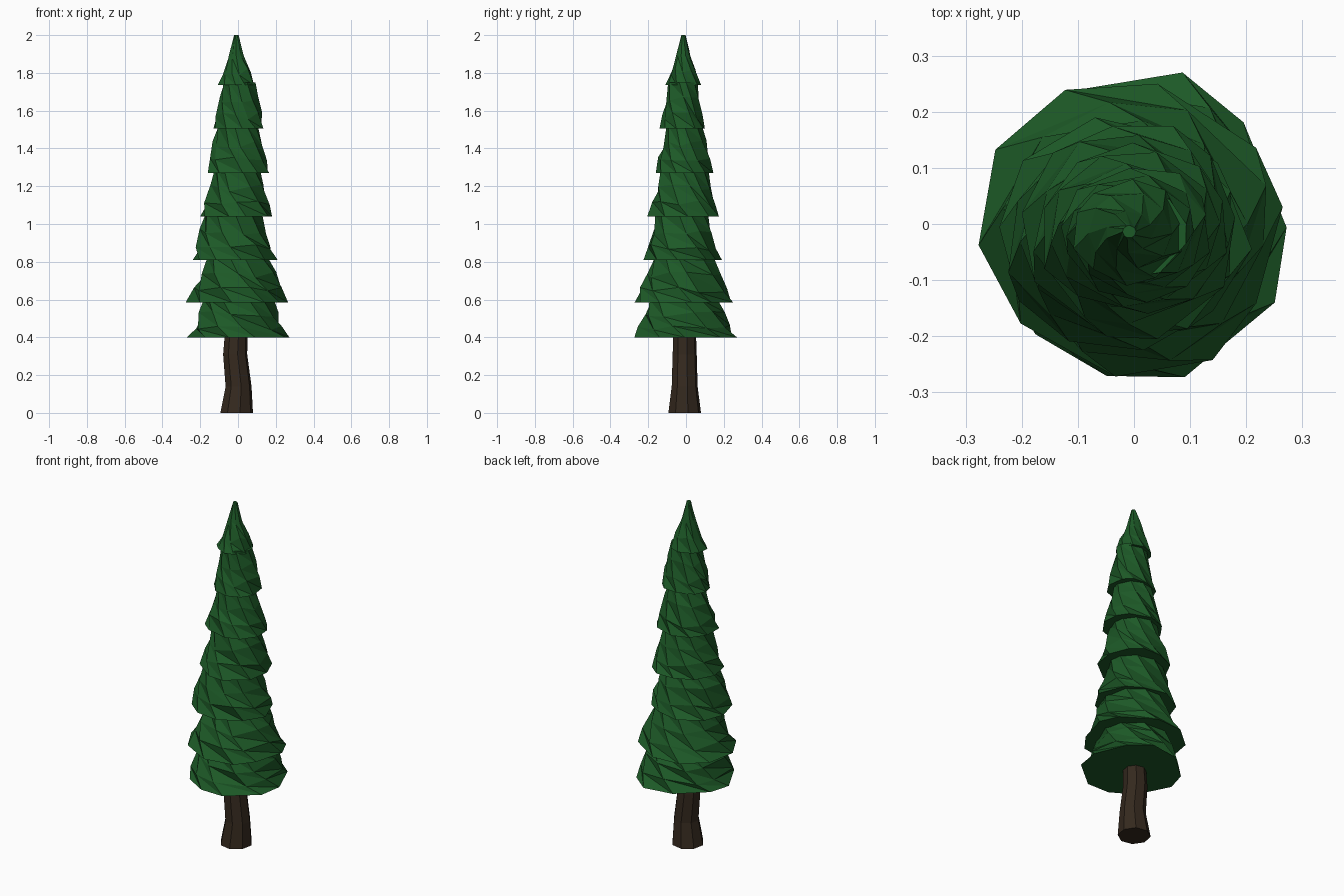
import bpy, bmesh, math, random

if "Cube" in bpy.data.objects:
    bpy.data.objects.remove(bpy.data.objects["Cube"])

random.seed(7)


def material(name, rgb):
    m = bpy.data.materials.new(name)
    m.diffuse_color = (*rgb, 1)
    m.use_nodes = True
    m.node_tree.nodes["Principled BSDF"].inputs["Base Color"].default_value = m.diffuse_color
    return m


GREEN = material("needles", (0.012, 0.10, 0.02))
BROWN = material("bark", (0.035, 0.022, 0.013))


def loft(name, rings, mat):
    """Skin a stack of equal-length point rings with triangles, capped at both ends."""
    bm = bmesh.new()
    vs = [[bm.verts.new(p) for p in ring] for ring in rings]
    n = len(vs[0])
    for lo, hi in zip(vs, vs[1:]):
        for i in range(n):
            j = (i + 1) % n
            bm.faces.new((lo[i], lo[j], hi[i]))
            bm.faces.new((lo[j], hi[j], hi[i]))
    bm.faces.new(vs[0][::-1])
    bm.faces.new(vs[-1])
    bmesh.ops.recalc_face_normals(bm, faces=bm.faces)
    me = bpy.data.meshes.new(name)
    bm.to_mesh(me)
    bm.free()
    me.materials.append(mat)
    ob = bpy.data.objects.new(name, me)
    bpy.context.collection.objects.link(ob)
    return ob


def foliage_tier(name, z0, z1, box, top, n=10):
    """Ragged twisted skirt; its flat rim fills box = (x0, x1, y0, y1)."""
    phase = random.uniform(0, math.tau)
    jit = [random.uniform(-0.25, 0.25) for _ in range(n)]
    rings = []
    for k, (f, blend) in enumerate([(0, 0), (0.27, 0.3), (0.62, 0.68), (1, 1)]):
        r = 1 + (top - 1) * blend
        last = k == 3
        ring = []
        for i in range(n):
            a = phase + math.tau * (i + jit[i]) / n - 0.27 * k
            rr = r * (1 if last else random.uniform(0.95, 1.05))
            dz = random.uniform(-0.08, 0.08) if k in (1, 2) else 0
            ring.append((rr * math.cos(a), rr * math.sin(a), z0 + (z1 - z0) * (f + dz)))
        rings.append(ring)
    # Stretch so the rim matches the wanted extents
    xs, ys = [p[0] for p in rings[0]], [p[1] for p in rings[0]]
    x0, x1, y0, y1 = box

    def fit(v, lo, hi, a, b):
        return a + (v - lo) / (hi - lo) * (b - a)

    rings = [[(fit(x, min(xs), max(xs), x0, x1), fit(y, min(ys), max(ys), y0, y1), z)
              for x, y, z in ring] for ring in rings]
    return loft(name, rings, GREEN)


# Foliage: rim height, top height, rim extents, top radius ratio
TIERS = [
    (0.40, 0.60, (-0.27, 0.272, -0.273, 0.27), 0.70),
    (0.585, 0.825, (-0.277, 0.265, -0.272, 0.25), 0.60),
    (0.81, 1.055, (-0.24, 0.21, -0.225, 0.19), 0.67),
    (1.04, 1.285, (-0.20, 0.18, -0.205, 0.175), 0.66),
    (1.27, 1.52, (-0.16, 0.165, -0.16, 0.145), 0.62),
    (1.505, 1.75, (-0.13, 0.135, -0.14, 0.10), 0.64),
    (1.735, 2.0, (-0.108, 0.085, -0.11, 0.08), 0.12),
]
for k, (z0, z1, box, top) in enumerate(TIERS):
    foliage_tier(f"foliage_tier_{k + 1}", z0, z1, box, top)

# Trunk: slightly crooked eight-sided column (z, radius, centre x, centre y)
rings = []
for z, r, cx, cy in [(0, 0.088, -0.007, -0.007), (0.14, 0.070, 0.003, -0.007),
                     (0.31, 0.065, -0.015, -0.007), (0.45, 0.060, -0.008, -0.007)]:
    rings.append([(cx + r * math.cos(math.tau * i / 8 + 0.2),
                   cy + r * math.sin(math.tau * i / 8 + 0.2), z) for i in range(8)])
loft("trunk", rings, BROWN)
